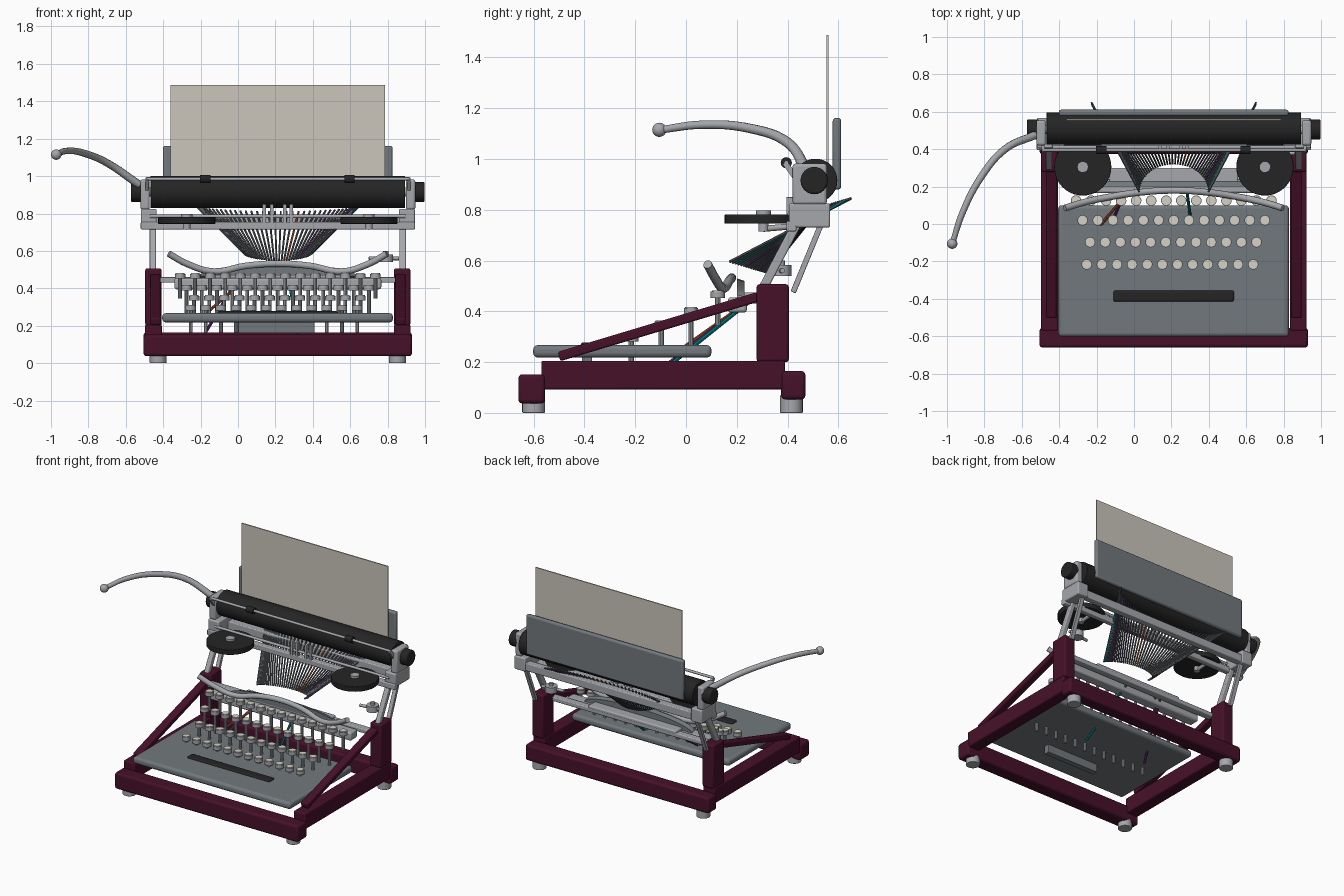
import bpy, bmesh, math
from mathutils import Vector, Matrix

if "Cube" in bpy.data.objects:
    bpy.data.objects.remove(bpy.data.objects["Cube"])

CX = 0.213  # centre line of the machine body


def mat(name, r, g, b):
    m = bpy.data.materials.new(name)
    m.diffuse_color = (r, g, b, 1)
    m.use_nodes = True
    m.node_tree.nodes["Principled BSDF"].inputs["Base Color"].default_value = m.diffuse_color
    return m


MAROON = mat("maroon enamel", 0.062, 0.0055, 0.022)
STEEL = mat("light steel", 0.38, 0.39, 0.41)
SLATE = mat("slate panel", 0.17, 0.19, 0.205)
DARK = mat("dark steel", 0.10, 0.11, 0.12)
BLACK = mat("black rubber", 0.018, 0.018, 0.018)
PAPER = mat("paper", 0.60, 0.555, 0.50)
CREAM = mat("key cream", 0.68, 0.65, 0.56)
TEAL = mat("teal", 0.0, 0.23, 0.26)
PURPLE = mat("purple", 0.13, 0.03, 0.22)
ORANGE = mat("orange", 0.40, 0.09, 0.02)


def finish(name, bm, m, bevel=0):
    me = bpy.data.meshes.new(name)
    bmesh.ops.recalc_face_normals(bm, faces=bm.faces[:])
    bm.to_mesh(me)
    bm.free()
    ob = bpy.data.objects.new(name, me)
    bpy.context.collection.objects.link(ob)
    me.materials.append(m)
    if bevel:
        b = ob.modifiers.new("bevel", 'BEVEL')
        b.width, b.segments = bevel, 3
    return ob


def box(name, x, y, z, m, bevel=0.0):
    """Box from (min, max) pairs."""
    bm = bmesh.new()
    bmesh.ops.create_cube(bm, size=1)
    for v in bm.verts:
        v.co = [(p[0] + p[1]) / 2 + c * (p[1] - p[0]) for p, c in zip((x, y, z), v.co)]
    return finish(name, bm, m, bevel)


def rods(name, items, m, segs=16, bevel=0):
    """Cylinders given as (start, end, radius)."""
    bm = bmesh.new()
    for a, b, r in items:
        a, b = Vector(a), Vector(b)
        d = b - a
        t = Matrix.Translation((a + b) / 2) @ d.to_track_quat('Z', 'Y').to_matrix().to_4x4()
        bmesh.ops.create_cone(bm, cap_ends=True, segments=segs, radius1=r, radius2=r,
                              depth=d.length, matrix=t)
    return finish(name, bm, m, bevel)


def beam(name, a, b, wx, h, m, bevel=0.0):
    """Square bar running between two points in the y-z plane."""
    a, b = Vector(a), Vector(b)
    d = b - a
    bm = bmesh.new()
    bmesh.ops.create_cube(bm, size=1)
    bmesh.ops.scale(bm, vec=(wx, d.length, h), verts=bm.verts)
    bmesh.ops.rotate(bm, matrix=Matrix.Rotation(math.atan2(d.z, d.y), 3, 'X'), verts=bm.verts)
    bmesh.ops.translate(bm, vec=(a + b) / 2, verts=bm.verts)
    return finish(name, bm, m, bevel)


def tube(name, pts, r, m, taper=None):
    cu = bpy.data.curves.new(name, 'CURVE')
    cu.dimensions, cu.bevel_depth, cu.bevel_resolution = '3D', r, 3
    cu.resolution_u, cu.use_fill_caps = 6, True
    s = cu.splines.new('BEZIER')
    s.bezier_points.add(len(pts) - 1)
    for i, (p, q) in enumerate(zip(s.bezier_points, pts)):
        p.co = q
        p.handle_left_type = p.handle_right_type = 'AUTO'
        p.radius = taper[i] if taper else 1
    ob = bpy.data.objects.new(name, cu)
    bpy.context.collection.objects.link(ob)
    cu.materials.append(m)
    return ob


def mirror_x(pts):
    return [(2 * CX - p[0], p[1], p[2]) for p in reversed(pts)]


# --- base frame: cross bars, rails, posts, braces, feet, on both sides
box("front_bar", (-0.505, 0.93), (-0.66, -0.555), (0.037, 0.152), MAROON, 0.015)
box("rear_bar", (-0.505, 0.93), (0.375, 0.47), (0.053, 0.165), MAROON, 0.015)
for side, s in (("left", -1), ("right", 1)):
    def X(d, w):
        return (CX + s * d - w / 2, CX + s * d + w / 2)
    box(side + "_rail", X(0.665, 0.09), (-0.57, 0.39), (0.093, 0.205), MAROON, 0.008)
    box(side + "_post", X(0.665, 0.088), (0.278, 0.405), (0.2, 0.507), MAROON, 0.012)
    xc = CX + s * 0.655
    beam(side + "_brace", (xc, -0.5, 0.222), (xc, 0.3, 0.462), 0.055, 0.038, MAROON, 0.008)
    xf = CX + s * 0.64
    rods(side + "_feet", [((xf, -0.6, 0), (xf, -0.6, 0.06), 0.045),
                          ((xf, 0.415, 0), (xf, 0.415, 0.07), 0.045)], STEEL, 24, 0.004)
    # carriage struts
    xs = CX + s * 0.668
    beam(side + "_front_strut", (xs, 0.455, 0.78), (xs, 0.295, 0.475), 0.034, 0.036, STEEL, 0.006)
    beam(side + "_rear_strut", (xs, 0.535, 0.75), (xs, 0.422, 0.475), 0.03, 0.022, STEEL, 0.004)
    # carriage end plates and brackets
    box(side + "_end_plate", X(0.71, 0.05), (0.42, 0.555), (0.82, 0.982), STEEL, 0.012)
    box(side + "_rail_bracket", X(0.69, 0.085), (0.405, 0.568), (0.73, 0.825), STEEL, 0.008)
    beam(side + "_bail_arm", (CX + s * 0.7, 0.39, 0.985), (CX + s * 0.7, 0.45, 0.9), 0.016, 0.022, STEEL)
    # platen knob
    rods(side + "_platen_knob", [((CX + s * 0.72, 0.505, 0.915), (CX + s * 0.785, 0.505, 0.915), 0.054)],
         BLACK, 24, 0.008)
    # ribbon spool with hub and arm
    xr = CX + s * 0.487
    rods(side + "_ribbon_spool", [((xr, 0.305, 0.745), (xr, 0.305, 0.782), 0.153)], BLACK, 40, 0.004)
    rods(side + "_spool_hub", [((xr, 0.305, 0.78), (xr, 0.305, 0.797), 0.03),
                               ((xr, 0.305, 0.715), (xr, 0.305, 0.746), 0.02),
                               ((xr, 0.305, 0.725), (xr, 0.42, 0.735), 0.012)], STEEL, 20)

# --- keyboard plate and space bar
box("keyboard_plate", (-0.405, 0.828), (-0.602, 0.10), (0.218, 0.267), SLATE, 0.018)
box("space_bar", (-0.11, 0.535), (-0.415, -0.355), (0.25, 0.278), BLACK, 0.01)
box("space_bar_stem", (0.0, 0.41), (-0.41, -0.37), (0.16, 0.23), SLATE, 0.004)

# --- key rows: (count, first x, last x, y, top z, stem foot z)
ROWS = ((12, -0.253, 0.637, -0.216, 0.312, 0.165), (12, -0.235, 0.655, -0.097, 0.364, 0.23),
        (13, -0.275, 0.70, 0.02, 0.418, 0.23), (14, -0.31, 0.735, 0.125, 0.482, 0.345))
stems, rims, faces = [], [], []
for n, x0, x1, y, z, foot in ROWS:
    for i in range(n):
        x = x0 + (x1 - x0) * i / (n - 1)
        stems.append(((x, y, foot), (x, y, z - 0.02), 0.0105))
        rims.append(((x, y, z - 0.03), (x, y, z - 0.004), 0.028))
        faces.append(((x, y, z - 0.008), (x, y, z), 0.023))
rods("key_stems", stems, STEEL, 10)
rods("key_rims", rims, STEEL, 20)
rods("key_faces", faces, CREAM, 20)

# --- key levers linked to the type basket
rods("purple_lever", [((-0.17, -0.1, 0.17), (0.0, 0.27, 0.455), 0.008)], PURPLE, 8)
rods("orange_lever", [((-0.19, -0.02, 0.25), (0.05, 0.27, 0.455), 0.008)], ORANGE, 8)
rods("teal_lever", [((0.32, -0.1, 0.16), (0.27, 0.27, 0.455), 0.008)], TEAL, 8)

# --- type basket: curved guard, crescent shield, shelf and cross bar
half = [(-0.37, 0.085, 0.585), (-0.27, 0.115, 0.53), (-0.13, 0.145, 0.49), (0.04, 0.17, 0.52)]
tube("basket_guard", half + [(CX, 0.18, 0.532)] + mirror_x(half), 0.018, STEEL)
bm = bmesh.new()
arc = [(CX + 0.42 * math.cos(math.pi * i / 16), 0.2, 0.465 + 0.065 * math.sin(math.pi * i / 16))
       for i in range(17)]
f = bm.faces.new([bm.verts.new(p) for p in arc])
ext = bmesh.ops.extrude_face_region(bm, geom=[f])
for v in ext["geom"]:
    if isinstance(v, bmesh.types.BMVert):
        v.co += Vector((0, 0.03, -0.01))
finish("basket_shield", bm, SLATE)
box("basket_shelf", (-0.13, 0.556), (0.2, 0.3), (0.45, 0.475), STEEL, 0.008)
box("basket_cross_bar", (-0.34, 0.766), (0.165, 0.24), (0.395, 0.455), STEEL, 0.012)
box("basket_rear_bar", (-0.42, 0.846), (0.25, 0.30), (0.43, 0.46), STEEL, 0.006)

# --- type bars fanned between a small lower arc and a wide upper arc
groups = {"type_bars": (DARK, []), "teal_type_bar": (TEAL, []),
          "purple_type_bars": (PURPLE, []), "orange_type_bar": (ORANGE, [])}
N = 44
for i in range(N):
    t = math.pi * i / (N - 1)
    c, s = math.cos(t), math.sin(t)
    a = (CX + 0.185 * c, 0.172 + 0.15 * s, 0.595 - 0.045 * s)
    b = (CX + 0.44 * c, 0.65 - 0.12 * s, 0.845 - 0.035 * s)
    key = {2: "teal_type_bar", 6: "purple_type_bars", 12: "purple_type_bars",
           18: "orange_type_bar"}.get(i, "type_bars")
    groups[key][1].append((a, b, 0.0055))
for name, (m, items) in groups.items():
    rods(name, items, m, 6)

# --- bell under the right side of the carriage
rods("bell", [((0.79, 0.375, 0.54), (0.79, 0.375, 0.582), 0.04),
              ((0.79, 0.375, 0.58), (0.79, 0.375, 0.6), 0.014),
              ((0.70, 0.36, 0.56), (0.86, 0.38, 0.56), 0.01)], STEEL, 24)

# --- carriage rails
box("front_carriage_rail", (-0.52, 0.946), (0.395, 0.435), (0.715, 0.755), STEEL, 0.006)
box("rear_carriage_rail", (-0.50, 0.926), (0.51, 0.56), (0.735, 0.79), STEEL, 0.006)
rods("ribbon_rail", [((-0.47, 0.41, 0.785), (0.896, 0.41, 0.785), 0.01)], STEEL, 12)
for i, x in enumerate((0.14, 0.18, 0.25, 0.285)):
    box("type_guide_%d" % (i + 1), (x - 0.01, x + 0.01), (0.395, 0.42), (0.735, 0.85), STEEL, 0.003)

# --- platen, paper bail with rollers
rods("platen", [((-0.468, 0.51, 0.915), (0.894, 0.51, 0.915), 0.086)], BLACK, 48, 0.004)
rods("platen_axle", [((-0.54, 0.505, 0.915), (0.966, 0.505, 0.915), 0.025)], STEEL, 16)
rods("paper_bail", [((-0.49, 0.395, 0.985), (0.916, 0.395, 0.985), 0.009)], STEEL, 12)
rods("bail_rollers", [((x - 0.027, 0.395, 0.985), (x + 0.027, 0.395, 0.985), 0.022)
                      for x in (-0.175, 0.597)], BLACK, 20)

# --- paper and its rest
box("paper_sheet", (-0.36, 0.785), (0.553, 0.561), (0.9, 1.488), PAPER)
box("paper_rest", (-0.402, 0.826), (0.578, 0.611), (0.88, 1.162), SLATE, 0.012)

# --- carriage return lever with ball grip
tube("return_lever", [(-0.97, -0.10, 1.115), (-0.917, 0.06, 1.135), (-0.815, 0.255, 1.12),
                      (-0.69, 0.40, 1.065), (-0.53, 0.475, 0.955)], 0.02, STEEL,
     (0.75, 0.85, 0.95, 1, 1.1))
bm = bmesh.new()
bmesh.ops.create_uvsphere(bm, u_segments=20, v_segments=12, radius=0.028,
                          matrix=Matrix.Translation((-0.972, -0.105, 1.115)))
finish("lever_ball", bm, STEEL)

# --- smooth round parts while keeping crisp edges
for ob in bpy.context.scene.objects:
    if ob.type == 'MESH':
        ob.select_set(True)
        bpy.context.view_layer.objects.active = ob
bpy.ops.object.shade_smooth_by_angle(angle=math.radians(35))
